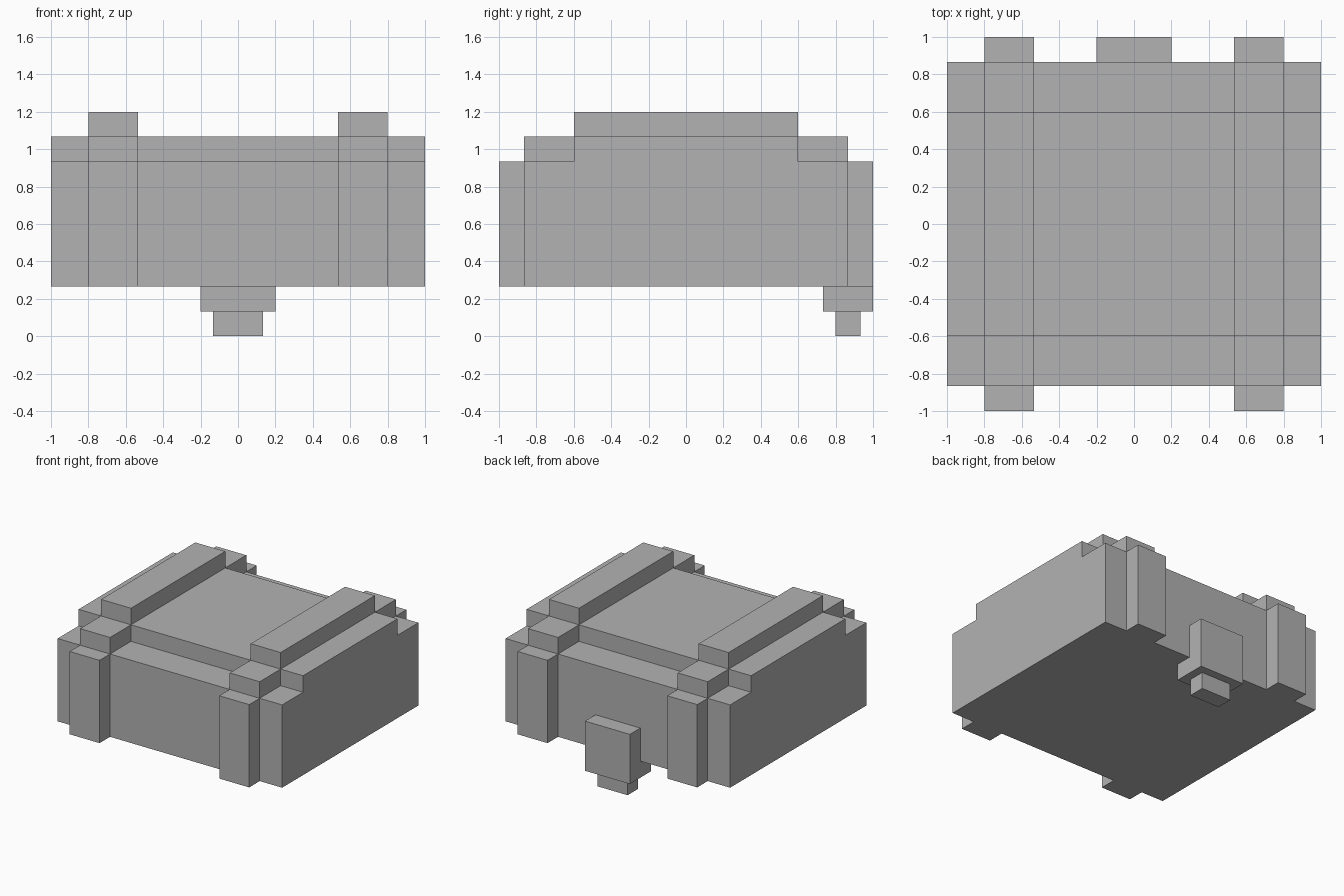
import bpy
import bmesh

old = bpy.data.objects.get("Cube")
if old:
    bpy.data.objects.remove(old, do_unlink=True)

U = 1 / 15  # modelling grid unit

grey = bpy.data.materials.new("plain_grey")
grey.use_nodes = True
colour = (0.448, 0.448, 0.448, 1)
grey.diffuse_color = colour
grey.node_tree.nodes["Principled BSDF"].inputs["Base Color"].default_value = colour


def extrude_profile(name, profile, x0, x1):
    """Extrude a (y, z) outline, in grid units, from x0 to x1."""
    bm = bmesh.new()
    face = bm.faces.new([bm.verts.new((x0 * U, y * U, z * U)) for y, z in profile])
    ext = bmesh.ops.extrude_face_region(bm, geom=[face])["geom"]
    verts = [g for g in ext if isinstance(g, bmesh.types.BMVert)]
    bmesh.ops.translate(bm, vec=((x1 - x0) * U, 0, 0), verts=verts)
    bmesh.ops.recalc_face_normals(bm, faces=bm.faces)
    mesh = bpy.data.meshes.new(name)
    bm.to_mesh(mesh)
    bm.free()
    mesh.materials.append(grey)
    obj = bpy.data.objects.new(name, mesh)
    bpy.context.collection.objects.link(obj)
    return obj


def box(name, x, y, z):
    outline = [(y[0], z[0]), (y[1], z[0]), (y[1], z[1]), (y[0], z[1])]
    return extrude_profile(name, outline, *x)


# Body with a stepped lid
half = [(13, 4), (13, 14), (9, 14), (9, 16)]
extrude_profile("body", half + [(-y, z) for y, z in reversed(half)], -15, 15)

# Two straps stepping over the body
for side, x in (("left", (8, 12)), ("right", (-12, -8))):
    box(side + "_strap_top", x, (-9, 9), (16, 18))
    for end, s in (("front", -1), ("back", 1)):
        box(f"{side}_{end}_strap_post", x, sorted((13 * s, 15 * s)), (4, 14))
        box(f"{side}_{end}_strap_step", x, sorted((9 * s, 13 * s)), (14, 16))

# Hooked clasp on the back, wrapping under the body
extrude_profile("clasp", [(11, 2), (15, 2), (15, 8), (13, 8), (13, 4), (11, 4)], -3, 3)
box("clasp_peg", (-2, 2), (12, 14), (0, 2))
